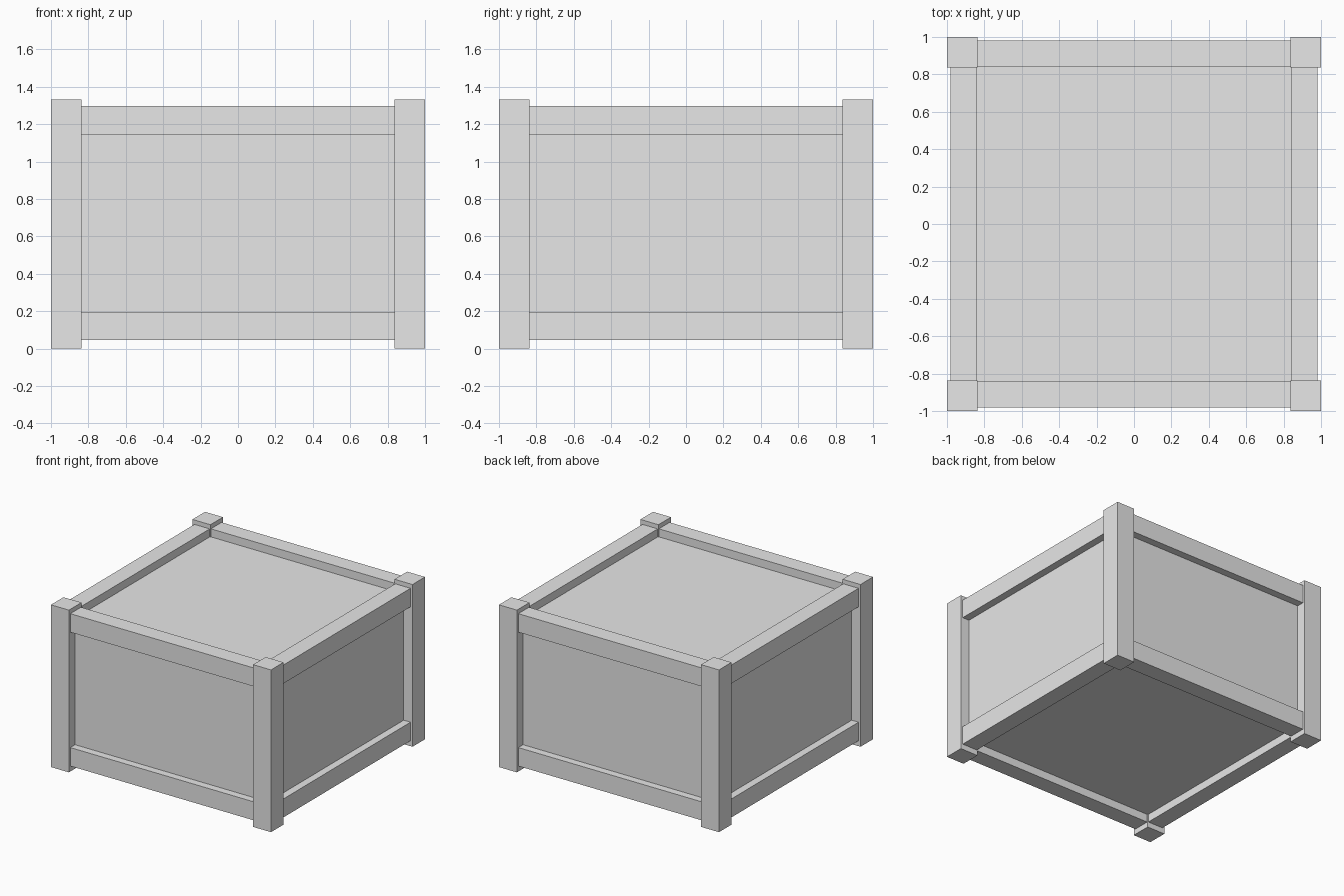
import bpy
from math import radians
from mathutils import Matrix, Vector

cube = bpy.data.objects.get("Cube")
if cube:
    bpy.data.objects.remove(cube, do_unlink=True)

grey = bpy.data.materials.new("light_grey")
grey.use_nodes = True
colour = (0.8, 0.8, 0.8, 1)
grey.diffuse_color = colour
grey.node_tree.nodes["Principled BSDF"].inputs["Base Color"].default_value = colour

HEIGHT = 1.333
POST = 0.163
RAIL_IN, RAIL_OUT = 0.843, 0.982
RAIL_HEIGHT = 0.152
RAIL_BOTTOMS = {"lower": 0.045, "upper": 1.145}
PANEL = 0.92
PANEL_LOW, PANEL_HIGH = 0.111, 1.231


def box(name, low, high, turn=0):
    """Box between two corners, turned about the vertical axis."""
    low, high = Vector(low), Vector(high)
    bpy.ops.mesh.primitive_cube_add(size=1)
    ob = bpy.context.object
    ob.name = name
    ob.data.transform(Matrix.Rotation(radians(turn), 4, "Z")
                      @ Matrix.Translation((low + high) / 2)
                      @ Matrix.Diagonal((*(high - low), 1)))
    ob.data.materials.append(grey)
    return ob


# Recessed crate body
box("crate_body", (-PANEL, -PANEL, PANEL_LOW), (PANEL, PANEL, PANEL_HIGH))

# Corner posts and the rails between them, one side per quarter turn
inner = 1 - POST
corners = ("front_right", "front_left", "back_left", "back_right")
sides = ("front", "left", "back", "right")
for i in range(4):
    box(corners[i] + "_post", (-1, -1, 0), (-inner, -inner, HEIGHT), 90 * i)
    for level, z in RAIL_BOTTOMS.items():
        box(f"{sides[i]}_{level}_rail", (-inner, -RAIL_OUT, z),
            (inner, -RAIL_IN, z + RAIL_HEIGHT), 90 * i)
